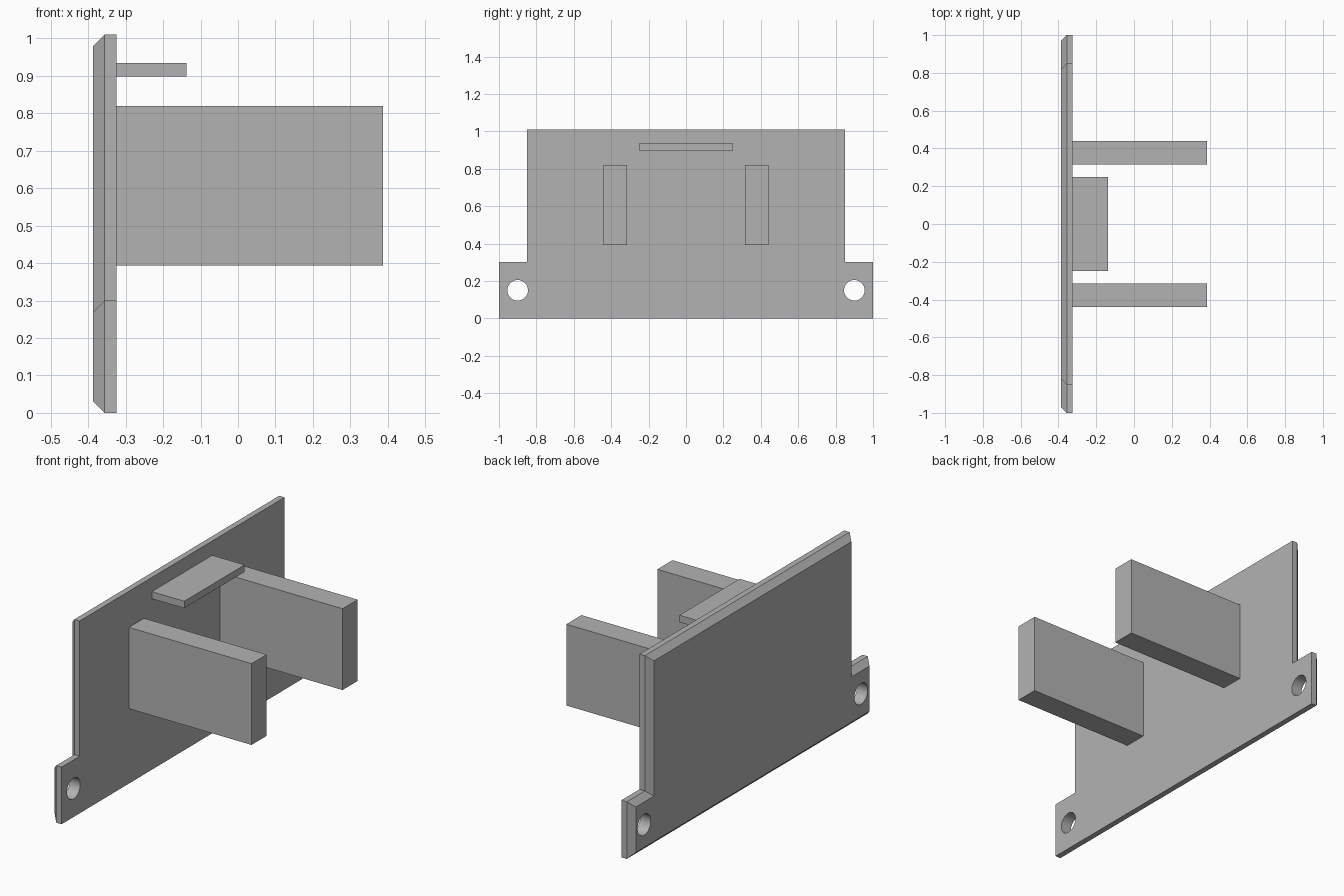
import bpy, bmesh, math
from mathutils import Matrix, Vector

cube = bpy.data.objects.get("Cube")
if cube:
    bpy.data.objects.remove(cube, do_unlink=True)

grey = bpy.data.materials.new("plain grey")
grey.use_nodes = True
grey.diffuse_color = (0.45, 0.45, 0.45, 1)
grey.node_tree.nodes["Principled BSDF"].inputs["Base Color"].default_value = grey.diffuse_color

BACK, BEVEL_START, FACE = -0.387, -0.356, -0.325  # plate depth along x
HOLE_SIDES = 32


def add_object(name, bm):
    bmesh.ops.recalc_face_normals(bm, faces=bm.faces)
    mesh = bpy.data.meshes.new(name)
    bm.to_mesh(mesh)
    bm.free()
    mesh.materials.append(grey)
    obj = bpy.data.objects.new(name, mesh)
    bpy.context.collection.objects.link(obj)
    return obj


def box(name, lo, hi):
    lo, hi = Vector(lo), Vector(hi)
    bm = bmesh.new()
    size = Matrix.Diagonal((*(hi - lo), 1))
    bmesh.ops.create_cube(bm, size=1, matrix=Matrix.Translation((lo + hi) / 2) @ size)
    return add_object(name, bm)


def outline(inset):
    """Plate silhouette with side tabs, shrunk evenly by inset."""
    half = [(1 - inset, inset), (1 - inset, 0.3 - inset),
            (0.85 - inset, 0.3 - inset), (0.85 - inset, 1.01 - inset)]
    return half + [(-y, z) for y, z in reversed(half)]


def circle(y, z, radius):
    steps = [math.tau * i / HOLE_SIDES for i in range(HOLE_SIDES)]
    return [(y + radius * math.cos(a), z + radius * math.sin(a)) for a in steps]


def walls(bm, rings):
    """Join successive closed rings and return the first and last ring's edges."""
    loops = [[bm.verts.new((x, y, z)) for y, z in pts] for x, pts in rings]
    for a, b in zip(loops, loops[1:]):
        for i in range(len(a)):
            j = (i + 1) % len(a)
            bm.faces.new((a[i], a[j], b[j], b[i]))
    return [[bm.edges.get((r[i - 1], r[i])) for i in range(len(r))]
            for r in (loops[0], loops[-1])]


# Mounting plate: bevelled rim on the back, one bolt hole in each tab
bm = bmesh.new()
caps = walls(bm, [(BACK, outline(0.031)), (BEVEL_START, outline(0)), (FACE, outline(0))])
for side in (-1, 1):
    hole = circle(side * 0.9, 0.15, 0.055)
    for cap, edges in zip(caps, walls(bm, [(BACK, hole), (FACE, hole)])):
        cap.extend(edges)
for cap, direction in zip(caps, (-1, 1)):
    bmesh.ops.triangle_fill(bm, edges=cap, use_beauty=True, normal=(direction, 0, 0))
plate = add_object("mounting_plate", bm)
bpy.ops.object.select_all(action="DESELECT")
plate.select_set(True)
bpy.context.view_layer.objects.active = plate
bpy.ops.object.shade_smooth_by_angle(angle=math.radians(30))

# Two long upright arms and the short shelf above them
box("front_arm", (FACE, -0.44, 0.393), (0.387, -0.315, 0.82))
box("back_arm", (FACE, 0.315, 0.393), (0.387, 0.44, 0.82))
box("shelf", (FACE, -0.25, 0.898), (-0.137, 0.25, 0.935))
